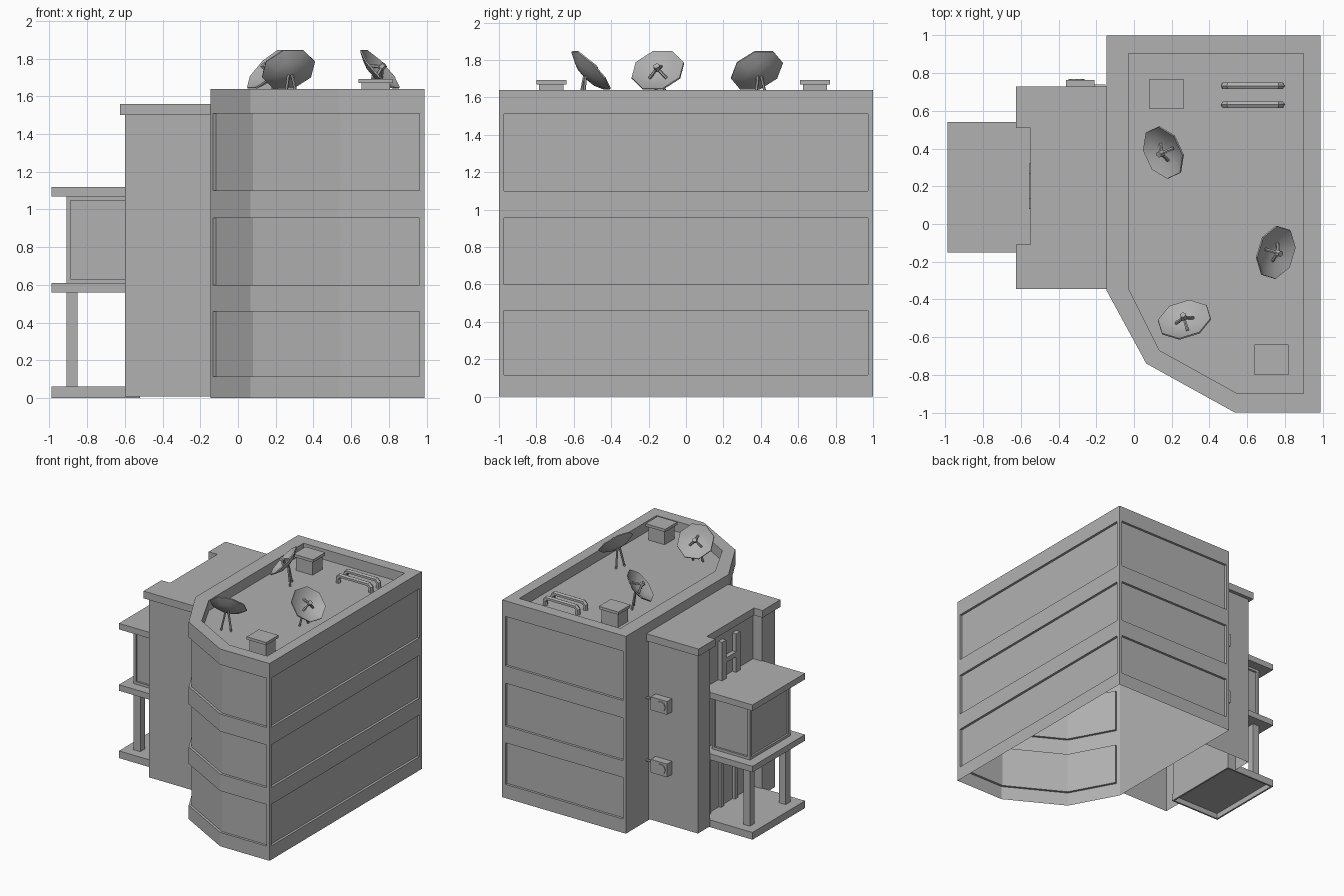
import bpy, bmesh, math
from mathutils import Vector, Matrix

if "Cube" in bpy.data.objects:
    bpy.data.objects.remove(bpy.data.objects["Cube"])

grey = bpy.data.materials.new("dark_grey")
grey.diffuse_color = (.44, .44, .44, 1)
grey.use_nodes = True
grey.node_tree.nodes["Principled BSDF"].inputs["Base Color"].default_value = grey.diffuse_color


def finish(name, bm):
    bmesh.ops.remove_doubles(bm, verts=bm.verts, dist=1e-5)
    me = bpy.data.meshes.new(name)
    bm.to_mesh(me)
    bm.free()
    me.materials.append(grey)
    ob = bpy.data.objects.new(name, me)
    bpy.context.collection.objects.link(ob)
    return ob


def loft(bm, rings, closed=True, bottom=False, top=False):
    """Skin a stack of counter-clockwise rings."""
    rows = [[bm.verts.new(p) for p in r] for r in rings]
    n = len(rows[0])
    for a, b in zip(rows, rows[1:]):
        for i in range(n if closed else n - 1):
            j = (i + 1) % n
            bm.faces.new((a[i], a[j], b[j], b[i]))
    if bottom:
        bm.faces.new(rows[0][::-1])
    if top:
        bm.faces.new(rows[-1])


def at(poly, z):
    return [(x, y, z) for x, y in poly]


def add_box(bm, x0, x1, y0, y1, z0, z1):
    loft(bm, [at([(x0, y0), (x1, y0), (x1, y1), (x0, y1)], z) for z in (z0, z1)], True, True, True)


def box(name, *dims):
    bm = bmesh.new()
    add_box(bm, *dims)
    return finish(name, bm)


def rod(bm, p, q, r, sides=6):
    p, q = Vector(p), Vector(q)
    m = Matrix.Translation((p + q) / 2) @ (q - p).to_track_quat('Z', 'Y').to_matrix().to_4x4()
    bmesh.ops.create_cone(bm, cap_ends=True, segments=sides, radius1=r, radius2=r,
                          depth=(q - p).length, matrix=m)


def inset_sides(name, dims, thickness, depth, test):
    """Box with square-edged sunken panels on the chosen faces."""
    bm = bmesh.new()
    add_box(bm, *dims)
    bm.normal_update()
    faces = [f for f in bm.faces if test(f.normal)]
    bmesh.ops.inset_individual(bm, faces=faces, thickness=thickness, depth=0)
    bmesh.ops.inset_individual(bm, faces=faces, thickness=.0003, depth=depth)
    return finish(name, bm)


# Tower shell: open below, with sunken window bands on front, right and back
foot = [(-.147, -.35), (.065, -.74), (.535, -1), (.99, -1), (.99, 1), (-.147, 1)]
runs = [foot[0:4], foot[3:5], foot[4:6]]
plain, sunk = [], []
for run in runs:
    pts = [Vector(p) for p in run]
    dirs = [(b - a).normalized() for a, b in zip(pts, pts[1:])]
    ins = [Vector((-d.y, d.x)) for d in dirs]
    s, e = pts[0] + dirs[0] * .028, pts[-1] - dirs[-1] * .028
    D = .02
    plain += [pts[0], s, s] + pts[1:-1] + [e, e]
    sunk += [pts[0], s, s + ins[0] * D]
    for k in range(1, len(pts) - 1):
        m = (ins[k - 1] + ins[k]).normalized()
        sunk.append(pts[k] + m * D / m.dot(ins[k]))
    sunk += [e + ins[-1] * D, e]
plain.append(Vector(foot[-1]))
sunk.append(Vector(foot[-1]))

bm = bmesh.new()
rings = [at(plain, 0)]
for lo, hi in ((.115, .46), (.6, .955), (1.1, 1.51)):
    rings += [at(plain, lo), at(sunk, lo), at(sunk, hi), at(plain, hi)]
rings.append(at(plain, 1.64))
loft(bm, rings)
bmesh.ops.remove_doubles(bm, verts=bm.verts, dist=1e-5)
# Parapet and roof deck
inner = [(-.03, -.34), (.135, -.67), (.55, -.9), (.9, -.9), (.9, .905), (-.03, .905)]
loft(bm, [at(foot, 1.64), at(inner, 1.64), at(inner, 1.555)], top=True)
finish("tower", bm)

# Side wing with a full-height entrance recess; the roof slab overhangs the walls
wing = [(-.147, .7), (-.6, .7), (-.6, .54), (-.52, .54), (-.52, -.14), (-.6, -.14), (-.6, -.315), (-.147, -.315)]
slab = [(-.147, .73), (-.627, .73), (-.627, .51), (-.548, .51), (-.548, -.11), (-.627, -.11),
        (-.627, -.345), (-.147, -.345)]
bm = bmesh.new()
loft(bm, [at(wing, .008), at(wing, 1.5)], closed=False)
finish("wing_walls", bm)
bm = bmesh.new()
loft(bm, [at(slab, 1.5), at(slab, 1.56)], True, True, True)
finish("wing_roof", bm)

# Porch: hollow base, posts, balcony floor, glazed room and canopy
inset_sides("porch_base", (-.99, -.52, -.15, .54, 0, .06), .02, -.045, lambda n: n.z < -.5)
box("balcony_floor", -.99, -.52, -.15, .54, .56, .61)
box("porch_canopy", -.99, -.52, -.15, .54, 1.07, 1.12)
inset_sides("balcony_room", (-.91, -.56, -.07, .46, .61, 1.07), .03, -.015,
            lambda n: abs(n.z) < .5 and n.x < .5)
for tag, y in (("front", -.07), ("back", .40)):
    box("porch_post_" + tag, -.91, -.85, y, y + .06, .06, .56)

# Door and upper window frames in the recess
bm = bmesh.new()
for y in (-.08, .09, .27, .44):
    add_box(bm, -.54, -.52, y, y + .04, .06, .5)
add_box(bm, -.54, -.52, -.08, .48, .5, .54)
finish("entrance_door_frame", bm)
bm = bmesh.new()
for y in (.08, .265):
    add_box(bm, -.556, -.52, y, y + .055, 1.12, 1.44)
add_box(bm, -.556, -.52, .135, .265, 1.25, 1.29)
finish("upper_window_frame", bm)

# Air conditioners on the wing's back wall
for tag, z in (("lower", .49), ("upper", 1.01)):
    bm = bmesh.new()
    add_box(bm, -.36, -.21, .7, .763, z - .055, z + .055)
    rod(bm, (-.305, .76, z), (-.305, .77, z), .042, 8)
    rod(bm, (-.21, .73, z + .02), (-.15, .73, z + .02), .01)
    finish("air_conditioner_" + tag, bm)

# Roof vents with caps
for i, (x, y) in enumerate(((.173, .69), (.73, -.72))):
    box(f"roof_vent_{i}", x - .075, x + .075, y - .065, y + .065, 1.555, 1.67)
    box(f"roof_vent_cap_{i}", x - .09, x + .09, y - .08, y + .08, 1.67, 1.693)

# Bent roof pipes
for i, y in enumerate((.633, .733)):
    cu = bpy.data.curves.new(f"roof_pipe_{i}", 'CURVE')
    cu.dimensions = '3D'
    cu.bevel_depth = .02
    cu.bevel_resolution = 1
    cu.materials.append(grey)
    sp = cu.splines.new('POLY')
    path = [(.48, 1.55), (.48, 1.595), (.5, 1.615), (.76, 1.615), (.78, 1.595), (.78, 1.55)]
    sp.points.add(len(path) - 1)
    for p, (x, z) in zip(sp.points, path):
        p.co = (x, y, z, 1)
    sp.use_smooth = False
    bpy.context.collection.objects.link(bpy.data.objects.new(f"roof_pipe_{i}", cu))

# Satellite dishes: eight-sided bowl, feed on three arms, two legs
profile = [(.02, -.045), (.085, -.032), (.147, 0), (.145, .008), (.085, -.024), (.02, -.036)]
for i, (x, y, heading) in enumerate(((.158, .38, 205), (.75, -.15, -17), (.268, -.51, 107))):
    h = math.radians(heading)
    n = Vector((math.cos(h) * .74, math.sin(h) * .74, .67))
    c = Vector((x, y, 1.742))
    m = Matrix.Translation(c) @ n.to_track_quat('Z', 'Y').to_matrix().to_4x4()
    bm = bmesh.new()
    angles = [math.radians(22.5 + 45 * k) for k in range(8)]
    loft(bm, [[(r * math.cos(a), r * math.sin(a), z) for a in angles] for r, z in profile], True, True, True)
    for k in range(3):
        a = math.radians(90 + 120 * k)
        rod(bm, (.055 * math.cos(a), .055 * math.sin(a), -.028), (0, 0, .02), .009)
    rod(bm, (0, 0, .01), (0, 0, .04), .018)
    bmesh.ops.transform(bm, matrix=m, verts=bm.verts)
    side = Vector((-math.sin(h), math.cos(h), 0))
    for s in (-1, 1):
        top = c - n * .043 + side * s * .01
        foot_pt = top + side * s * .03 - Vector((n.x, n.y, 0)) * .03
        foot_pt.z = 1.555
        rod(bm, top, foot_pt, .008)
    ob = finish(f"satellite_dish_{i}", bm)
    bpy.ops.object.select_all(action='DESELECT')
    ob.select_set(True)
    bpy.context.view_layer.objects.active = ob
    bpy.ops.object.shade_smooth_by_angle(angle=math.radians(35))
